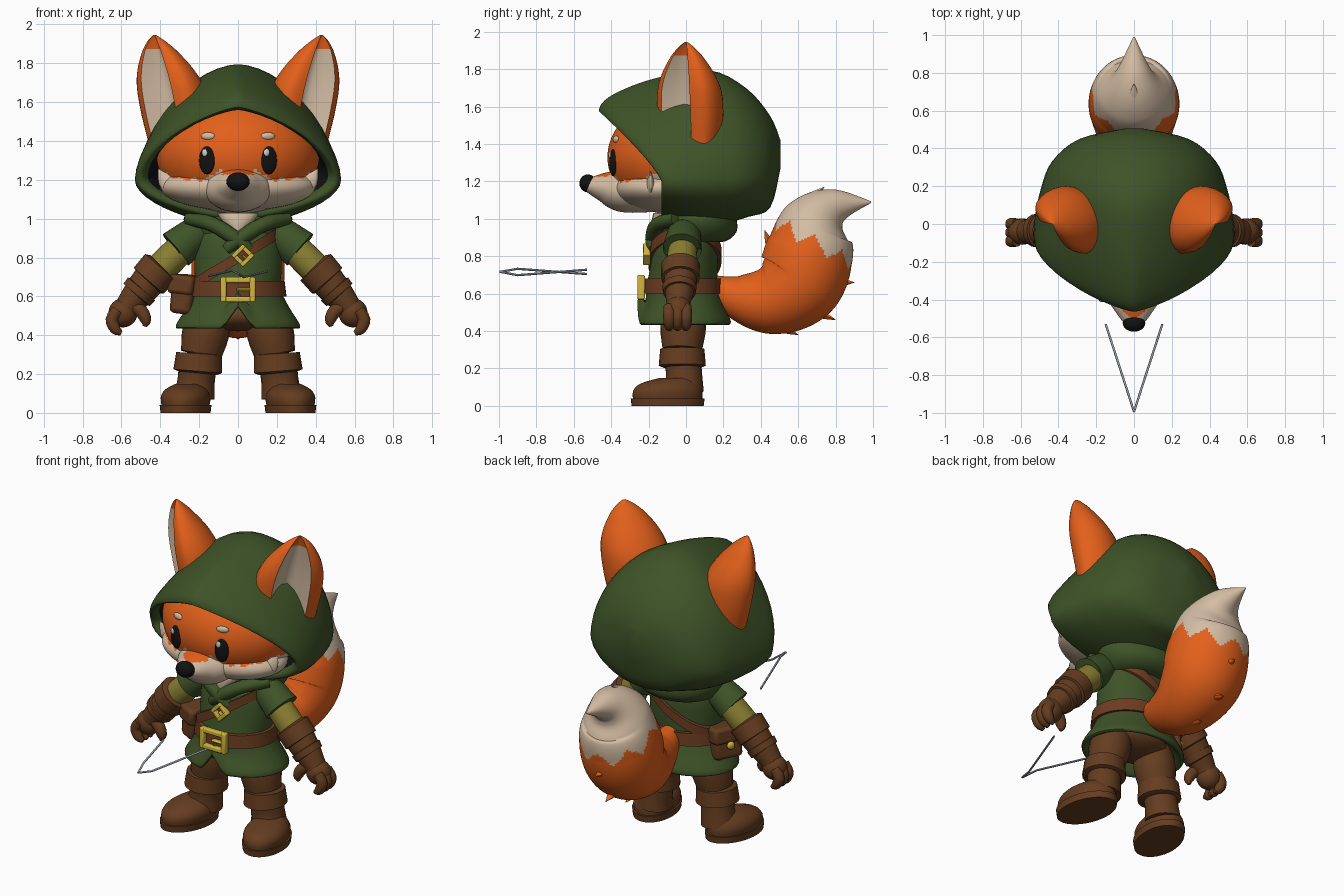
import bpy, bmesh
from math import sin, cos, pi, radians, sqrt, copysign
from mathutils import Vector, Matrix

if "Cube" in bpy.data.objects:
    bpy.data.objects.remove(bpy.data.objects["Cube"])


def material(name, *rgb):
    m = bpy.data.materials.new(name)
    m.use_nodes = True
    m.diffuse_color = (*rgb, 1)
    m.node_tree.nodes["Principled BSDF"].inputs["Base Color"].default_value = (*rgb, 1)
    return m


orange = material("orange fur", .77, .117, .011)
cream = material("cream fur", .66, .51, .37)
green = material("green cloth", .049, .087, .021)
brown = material("brown leather", .128, .046, .014)
belt_tan = material("belt leather", .15, .045, .015)
olive = material("olive sleeve", .25, .205, .03)
gold = material("gold", .65, .47, .045)
black = material("black", .006, .006, .006)
grey = material("grey cord", .38, .43, .5)
white = material("eye glint", .6, .63, .66)


def finish(name, bm, mats, angle=45):
    bmesh.ops.recalc_face_normals(bm, faces=bm.faces[:])
    mesh = bpy.data.meshes.new(name)
    bm.to_mesh(mesh)
    bm.free()
    for m in mats:
        mesh.materials.append(m)
    mesh.polygons.foreach_set("use_smooth", [True] * len(mesh.polygons))
    mesh.set_sharp_from_angle(angle=radians(angle))
    ob = bpy.data.objects.new(name, mesh)
    bpy.context.scene.collection.objects.link(ob)
    return ob


def spline(rows, k):
    pts = [rows[0], *rows, rows[-1]]
    out = []
    for i in range(1, len(pts) - 2):
        for j in range(k):
            t = j / k
            out.append([.5 * (2*b + (c-a)*t + (2*a - 5*b + 4*c - d)*t*t + (3*b - a - 3*c + d)*t**3)
                        for a, b, c, d in zip(*pts[i-1:i+3])])
    return out + [list(rows[-1])]


def loft(name, rings, mats, rule=None):
    """Skin closed rings; rule(row, column, centre) picks the material."""
    bm = bmesh.new()
    vs = [[bm.verts.new(p) for p in ring] for ring in rings]
    n = len(vs[0])
    for i in range(len(vs) - 1):
        for j in range(n):
            k = (j + 1) % n
            f = bm.faces.new((vs[i][j], vs[i][k], vs[i+1][k], vs[i+1][j]))
            if rule:
                f.material_index = int(rule(i, j, f.calc_center_median()))
    for i, ring in ((0, vs[0]), (len(vs), vs[-1])):
        f = bm.faces.new(ring)
        if rule:
            f.material_index = int(rule(i, 0, f.calc_center_median()))
    return finish(name, bm, mats)


def tube(name, rows, mats, ref=(0, 1, 0), squash=1, n=16, k=4, rule=None):
    """Sweep a circle along x, y, z, radius rows."""
    rows, ref, rings = spline(rows, k), Vector(ref), []
    pts = [Vector(r[:3]) for r in rows]
    for i, p in enumerate(pts):
        t = (pts[min(i + 1, len(pts) - 1)] - pts[max(i - 1, 0)]).normalized()
        a = (ref - t * ref.dot(t)).normalized()
        b = t.cross(a) * squash
        r = max(rows[i][3], .002)
        rings.append([p + (a * cos(q) + b * sin(q)) * r for q in (2*pi*j/n for j in range(n))])
    return loft(name, rings, mats, rule)


def stack(name, rows, mats, x=0, turn=0, n=40, k=3, warp=None):
    """Pile up ellipses given as z, x radius, y radius, y centre."""
    spin, rings = Matrix.Rotation(turn, 3, 'Z'), []
    for z, rx, ry, yc in spline(rows, k):
        ring = [spin @ Vector((rx*sin(2*pi*j/n), yc - ry*cos(2*pi*j/n), z)) + Vector((x, 0, 0)) for j in range(n)]
        rings.append([warp(v) for v in ring] if warp else ring)
    return loft(name, rings, mats)


def ball(name, loc, size, mats, turn=0, seg=24, rule=None):
    bm = bmesh.new()
    bmesh.ops.create_uvsphere(bm, u_segments=seg, v_segments=seg // 2, radius=1)
    bm.transform(Matrix.Translation(loc) @ Matrix.Rotation(turn, 4, 'Z') @ Matrix.Diagonal((*size, 1)))
    if rule:
        for f in bm.faces:
            f.material_index = int(rule(f.calc_center_median()))
    return finish(name, bm, mats)


def boxes(name, parts, mat, loc, roll=0, turn=0, bevel=.008):
    bm = bmesh.new()
    for centre, size in parts:
        bmesh.ops.create_cube(bm, size=1, matrix=Matrix.Translation(centre) @ Matrix.Diagonal((*size, 1)))
    bm.transform(Matrix.Translation(loc) @ Matrix.Rotation(turn, 4, 'Z') @ Matrix.Rotation(roll, 4, 'Y'))
    ob = finish(name, bm, [mat])
    mod = ob.modifiers.new("soft edges", 'BEVEL')
    mod.width, mod.segments = bevel, 2


def buckle(name, loc, w, h, bar, roll=0):
    parts = [((s*(w-bar)/2, 0, 0), (bar, .04, h)) for s in (-1, 1)]
    parts += [((0, 0, s*(h-bar)/2), (w, .036, bar)) for s in (-1, 1)]
    parts.append(((w*.2, -.004, 0), (w*.5, .03, bar*.5)))
    boxes(name, parts, gold, loc, roll)


# Head, cheeks, muzzle and face
def face_y(x, z):
    return -.05 - .37 * sqrt(1 - (x/.42)**2 - ((z-1.33)/.31)**2)


def pale(c):
    x = abs(c.x)
    return c.z < 1.2 + .05 * max(0, 1 - abs(x - .1) / .07) + .35 * min(max(x - .29, 0), .12) + .008 * sin(x * 90)


ball("head", (0, -.05, 1.33), (.42, .37, .31), [orange, cream], seg=128, rule=pale)
ball("cheeks", (0, -.13, 1.165), (.4, .26, .125), [orange, cream], seg=128, rule=pale)
tube("muzzle", [(0, -.15, 1.165, .18), (0, -.34, 1.155, .17), (0, -.45, 1.17, .108), (0, -.53, 1.18, .05)],
     [cream, orange], ref=(1, 0, 0), squash=.7, n=48, k=8, rule=lambda i, j, c: c.z > 1.225 and abs(c.x) < .08)
ball("nose", (0, -.525, 1.19), (.06, .045, .048), [black])
for side, s in (("left", 1), ("right", -1)):
    ball(side + "_eye", (s*.16, face_y(.16, 1.3), 1.3), (.042, .016, .072), [black], s*.3)
    ball(side + "_eye_glint", (s*.16 - .012, face_y(.16, 1.34) - .015, 1.34), (.015, .006, .02), [white], s*.3, 12)
    ball(side + "_eyebrow", (s*.155, face_y(.155, 1.425), 1.425), (.038, .014, .02), [cream], s*.3, 16)
    tube(side + "_cheek_tuft", [(s*.27, -.2, 1.16, .06), (s*.36, -.19, 1.185, .05), (s*.41, -.19, 1.255, .003)],
         [cream], ref=(0, 0, 1), squash=.45)

# Hood: y, forward lean, half width, top, widest height, bottom, pinch
N = 48
hood_rows = [(.1, .12, .4, 1.58, 1.25, 1.1, 1.3), (-.1, .31, .465, 1.56, 1.22, 1.045, 1.45),
             (-.13, .33, .51, 1.6, 1.2, 1, 1.55), (-.08, .3, .53, 1.67, 1.2, .98, 1.5),
             (.03, .2, .525, 1.75, 1.2, .965, 1.35), (.18, .06, .495, 1.795, 1.21, .97, 1.15),
             (.33, .01, .435, 1.7, 1.22, 1.01, 1), (.45, 0, .29, 1.55, 1.26, 1.06, 1), (.505, 0, .05, 1.42, 1.34, 1.27, 1)]
rings = []
for y, lean, w, top, mid, low, pinch in spline(hood_rows, 4):
    ring = []
    for j in range(N):
        c, s = cos(2*pi*j/N), sin(2*pi*j/N)
        z = mid + (top - mid) * c**1.1 if c > 0 else mid + (mid - low) * c
        ring.append((w * copysign(abs(s)**pinch, s), y - lean * max(c, 0)**1.3, z))
    rings.append(ring)
loft("hood", rings, [green, black], lambda i, j, c: i < 4)

# Ears: round in section, with a hollow facing the front and outside
wide, out = Vector((.71, .7, 0)), Vector((.7, -.71, 0))
for side, s in (("left", 1), ("right", -1)):
    rings = []
    for t, w, d in spline([(0, .17, .15), (.25, .195, .175), (.5, .195, .175), (.68, .165, .14), (.85, .105, .08),
                           (.95, .05, .035), (1, .008, .008)], 5):
        ring = []
        for j in range(32):
            c, depth = cos(2*pi*j/32), sin(2*pi*j/32)
            if depth < 0:
                depth *= d
            else:
                depth = .55 * w * depth**.7 * (1 if abs(c) > .56 else -.2 + 1.2 * (c / .56)**2)
            p = Vector((.315 + .115 * t**1.6, .02 - .02*t, 1.38 + .565*t)) + wide*(w*c) + out*depth
            ring.append((p.x * s, p.y, p.z))
        rings.append(ring)
    loft(side + "_ear", rings, [orange, cream], lambda i, j, c: 5 <= j < 11 and i < 21)


# Tunic with a notch at the front of the hem
def notch(v):
    if v.y < 0 and v.z < .54:
        v.z += .11 * max(0, 1 - abs(v.x) / .08)
    return v


tunic_rows = [(1, .1, .09, 0), (.95, .185, .13, 0), (.88, .22, .17, 0), (.75, .225, .18, -.01), (.64, .22, .19, -.02),
              (.55, .26, .21, -.01), (.45, .32, .25, -.01), (.44, .29, .22, -.01), (.52, .22, .17, -.01)]
stack("tunic", tunic_rows, [green], n=64, k=4, warp=notch)
ball("trousers_seat", (0, -.01, .5), (.22, .16, .08), [brown])


# Cowl and crossed collar
def droop(v):
    v.z -= .04 * max(0, -v.y / .17) * max(0, 1 - abs(v.x) / .2)
    return v


stack("cowl", [(1.06, .24, .19, .06), (1, .28, .21, .06), (.93, .255, .205, .065), (.88, .2, .17, .04), (.87, .1, .1, 0)],
      [green], warp=droop)
stack("chest_fur", [(1.03, .11, .05, -.125), (.98, .075, .05, -.135), (.91, .01, .04, -.14)], [cream], n=16)
for side, s in (("left", 1), ("right", -1)):
    tube(side + "_collar", [(s*.25, -.05, 1, .04), (s*.13, -.15, .97, .043), (0, -.175, .89, .043), (-s*.06, -.17, .84, .03)],
         [green], squash=.9)

# Belt, shoulder strap and buckles
stack("belt", [(.6, .2, .17, -.02), (.6, .25, .215, -.02), (.68, .24, .21, -.02), (.68, .2, .17, -.02)], [belt_tan], n=48, k=1)
body = spline(tunic_rows[:5], 12)
rings = []
for dz, grow in ((-.03, -.03), (-.03, .018), (.03, .018), (.03, -.03)):
    ring = []
    for j in range(48):
        a, x = 2*pi*j/48, 0
        for step in range(8):
            z = .8 + .6 * x
            r = min(body, key=lambda q: abs(q[0] - z))
            x = (r[1] + grow) * sin(a)
        ring.append((x, r[3] - (r[2] + grow) * cos(a), z + dz))
    rings.append(ring)
loft("shoulder_strap", rings, [belt_tan])
buckle("belt_buckle", (0, -.24, .635), .18, .13, .03)
buckle("strap_buckle", (.025, -.21, .81), .085, .085, .022, radians(45))

# Hip pouch, turned slightly to the back
hip, yaw = Vector((-.262, -.01, .605)), radians(-25)
boxes("hip_pouch", [((0, 0, 0), (.12, .18, .19))], brown, hip, radians(6), yaw, .025)
boxes("pouch_flap", [((0, 0, 0), (.14, .2, .1))], brown, hip + Vector((0, 0, .055)), radians(6), yaw, .02)
ball("pouch_stud", hip + Vector((-.066, .031, 0)), (.016, .025, .025), [gold], yaw, 12)

# Arms and legs
for side, s in (("left", 1), ("right", -1)):
    def limb(part, rows, mat, k=3):
        tube(side + "_" + part, [(s*x, y, z, r) for x, y, z, r in rows], [mat], k=k, n=20)

    limb("sleeve_cap", [(.15, 0, .96, .06), (.22, -.01, .92, .09), (.32, -.02, .84, .105), (.31, -.02, .845, .08)], green, 1)
    limb("upper_arm", [(.24, -.01, .9, .07), (.33, -.02, .81, .08), (.43, -.03, .71, .08)], olive)
    limb("glove_cuff", [(.395, -.03, .755, .08), (.4, -.03, .75, .104), (.46, -.03, .68, .102), (.465, -.03, .675, .08)], brown, 1)
    limb("bracer", [(.45, -.03, .69, .09), (.51, -.035, .62, .08), (.56, -.04, .56, .066), (.585, -.04, .52, .06)], brown)
    limb("wrist_wrap", [(.495, -.035, .64, .07), (.497, -.035, .638, .092), (.522, -.035, .608, .088), (.525, -.035, .605, .07)], brown, 1)
    ball(side + "_palm", (s*.592, -.04, .515), (.075, .07, .075), [brown])
    for f in range(3):
        y = -.09 + .045 * f
        limb("finger_" + str(f + 1), [(.62, y, .53, .03), (.65, y, .48, .032), (.63, y, .43, .028), (.6, y, .41, .012)], brown)
    limb("thumb", [(.55, -.06, .56, .035), (.495, -.075, .52, .034), (.475, -.08, .475, .028), (.48, -.08, .445, .01)], brown)

    limb("thigh", [(.14, -.01, .54, .1), (.165, -.015, .42, .122), (.19, -.02, .3, .105)], brown)
    limb("boot_cuff", [(.2, -.02, .31, .095), (.2, -.02, .305, .118), (.207, -.02, .215, .126), (.208, -.02, .205, .1)], brown, 1)
    limb("boot_shaft", [(.205, -.02, .26, .1), (.215, -.01, .17, .096), (.225, -.01, .08, .105)], brown)
    stack(side + "_boot_foot", [(.03, .118, .187, -.1), (.08, .125, .187, -.1), (.12, .105, .155, -.09), (.15, .06, .09, -.05)],
          [brown], x=s*.25, turn=s*.2)
    stack(side + "_boot_sole", [(0, .125, .195, -.1), (.04, .13, .2, -.1)], [brown], x=s*.25, turn=s*.2, k=1)

# Bushy tail with a ragged pale tip
tail = [(0, .12, .66, .045), (0, .27, .585, .12), (0, .45, .57, .19), (0, .6, .66, .235), (0, .66, .82, .235),
        (0, .7, .97, .192), (0, .8, 1.065, .1), (0, .99, 1.09, .004)]
tube("tail", tail, [orange, cream], ref=(1, 0, 0), n=96, k=16,
     rule=lambda i, j, c: c.z + .55 * (c.y - .5) > .93 + .09 * abs((j % 12) / 6 - 1))
for i, (y, z, dy, dz, m) in enumerate([(.45, .44, .15, -.06, orange), (.64, .52, .16, -.06, orange), (.76, .66, .14, 0, orange),
                                       (.47, .8, -.05, .14, orange), (.6, 1.07, .14, .1, cream)]):
    tube("tail_tuft_" + str(i + 1), [(0, y, z, .05), (0, y + dy*.6, z + dz*.6, .028), (0, y + dy, z + dz, .002)],
         [m], ref=(1, 0, 0), squash=.7, n=10)

# Loose bowstring held out in front
for side, s, dip, end in (("left", 1, -.018, .728), ("right", -1, .016, .705)):
    tube(side + "_bowstring", [(0, -.995, .717, .006), (s*.03, -.9, .717 + dip, .006), (s*.15, -.53, end, .006)],
         [grey], ref=(0, 0, 1), n=8, k=1)
